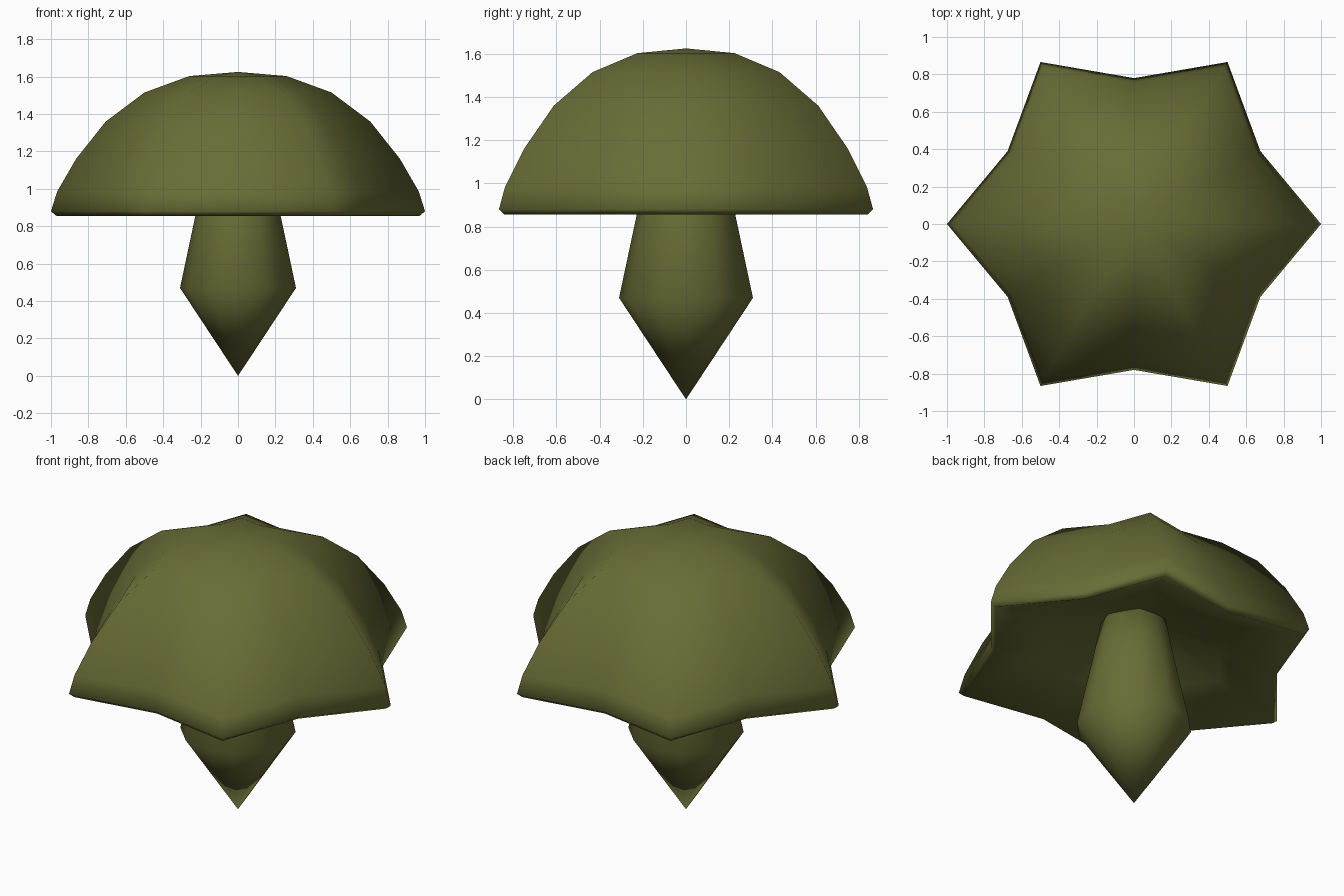
import bpy, bmesh
from math import cos, sin, pi

if "Cube" in bpy.data.objects:
    bpy.data.objects.remove(bpy.data.objects["Cube"])

SIDES = 12

olive = bpy.data.materials.new("olive")
olive.diffuse_color = (0.14, 0.15, 0.036, 1)
olive.use_nodes = True
olive.node_tree.nodes["Principled BSDF"].inputs["Base Color"].default_value = olive.diffuse_color


def lathe(name, profile, valley=1.0):
    """Spin a pole-to-pole (radius, z) profile; odd columns are scaled by valley."""
    bm = bmesh.new()
    rings = []
    for r, z in profile:
        if r == 0:
            rings.append([bm.verts.new((0, 0, z))] * SIDES)
            continue
        ring = []
        for i in range(SIDES):
            k = r * (valley if i % 2 else 1)
            a = 2 * pi * i / SIDES
            ring.append(bm.verts.new((k * cos(a), k * sin(a), z)))
        rings.append(ring)
    for low, high in zip(rings, rings[1:]):
        for i in range(SIDES):
            j = (i + 1) % SIDES
            # repeated pole vertices collapse the quads into triangles
            bm.faces.new(dict.fromkeys((low[i], low[j], high[j], high[i])))
    bmesh.ops.recalc_face_normals(bm, faces=bm.faces)
    for f in bm.faces:
        f.smooth = True
    me = bpy.data.meshes.new(name)
    bm.to_mesh(me)
    bm.free()
    me.materials.append(olive)
    ob = bpy.data.objects.new(name, me)
    bpy.context.collection.objects.link(ob)
    return ob


# six-pointed star dome with a concave underside
lathe("mushroom_cap", [
    (0, 1.13), (0.2, 1.1), (0.6, 0.98), (0.97, 0.855),
    (1.0, 0.88), (0.967, 0.985), (0.866, 1.16), (0.707, 1.36),
    (0.5, 1.515), (0.26, 1.603), (0, 1.625)], valley=0.78)

# stem tapering to a point at the ground
lathe("mushroom_stem", [
    (0, 0), (0.31, 0.47), (0.225, 0.87), (0.175, 1.13), (0, 1.15)])
